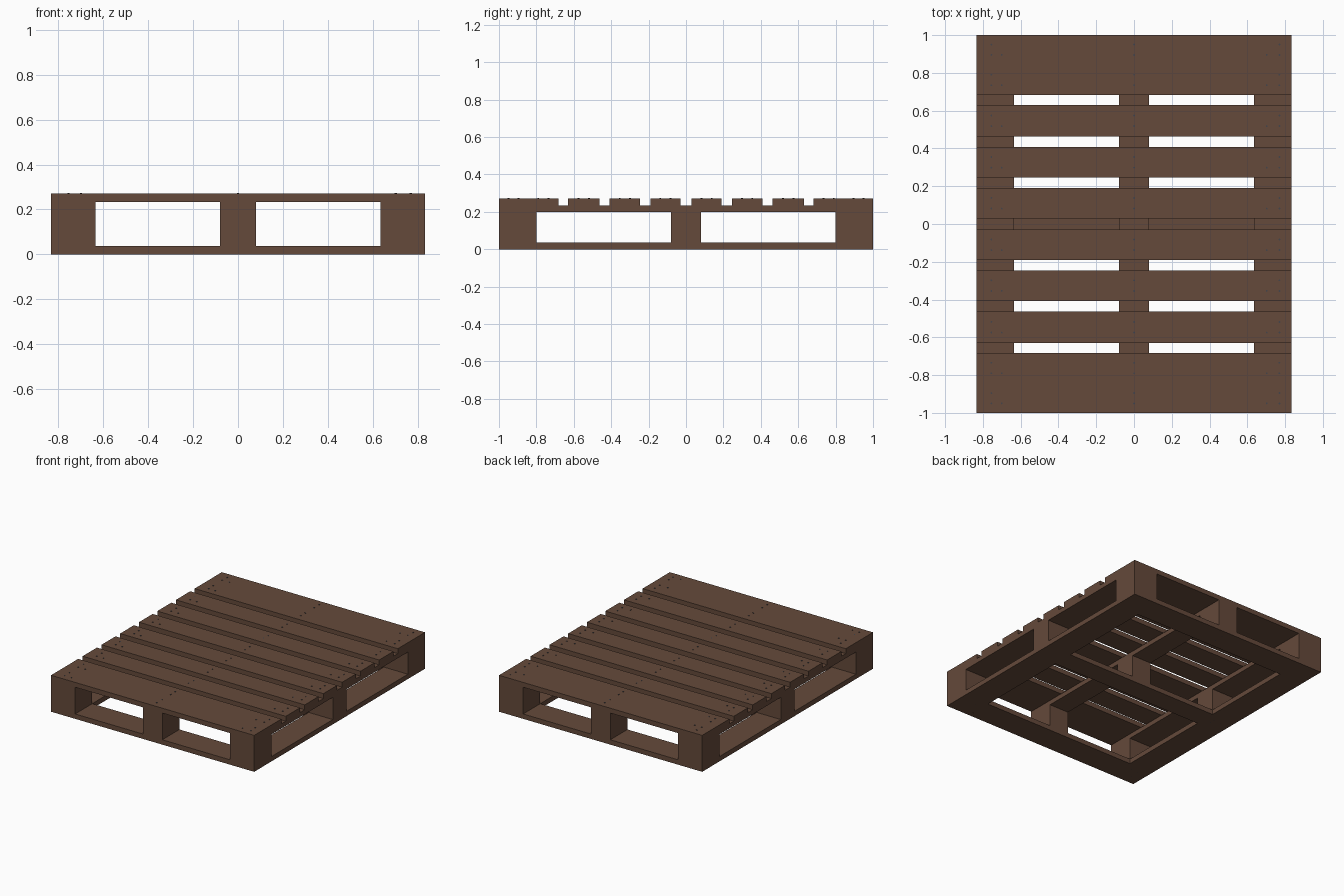
import bpy, bmesh
from mathutils import Matrix

if "Cube" in bpy.data.objects:
    bpy.data.objects.remove(bpy.data.objects["Cube"])


def material(name, rgb):
    m = bpy.data.materials.new(name)
    m.diffuse_color = (*rgb, 1)
    m.use_nodes = True
    m.node_tree.nodes["Principled BSDF"].inputs["Base Color"].default_value = m.diffuse_color
    return m


wood = material("brown wood", (0.13, 0.068, 0.043))
steel = material("dark nail steel", (0.06, 0.06, 0.07))


def finish(name, bm, mat):
    me = bpy.data.meshes.new(name)
    bm.to_mesh(me)
    bm.free()
    me.materials.append(mat)
    ob = bpy.data.objects.new(name, me)
    bpy.context.collection.objects.link(ob)
    return ob


def board(name, x0, x1, y0, y1, z0, z1):
    bm = bmesh.new()
    mid = Matrix.Translation(((x0 + x1) / 2, (y0 + y1) / 2, (z0 + z1) / 2))
    size = Matrix.Diagonal((x1 - x0, y1 - y0, z1 - z0, 1))
    bmesh.ops.create_cube(bm, size=1, matrix=mid @ size)
    return finish(name, bm, wood)


def nails(name, points, z):
    bm = bmesh.new()
    for x, y in points:
        bmesh.ops.create_cone(bm, cap_ends=True, segments=8, radius1=0.005, radius2=0.005,
                              depth=0.006, matrix=Matrix.Translation((x, y, z)))
    return finish(name, bm, steel)


W, L, H = 0.833, 1.0, 0.27          # half width, half length, height
BASE, BLOCK, DECK = 0.036, 0.2, 0.234  # layer heights
columns = {"left": (-W, -0.635), "middle": (-0.08, 0.08), "right": (0.635, W)}
rows = {"front": (-L, -0.8), "centre": (-0.08, 0.08), "back": (0.8, L)}

# Bottom frame: long side boards with cross boards fitted between them
for side in ("left", "right"):
    board(f"{side}_base_board", *columns[side], -L, L, 0, BASE)
for row, (y0, y1) in rows.items():
    board(f"{row}_base_board", -0.635, 0.635, y0, y1, 0, BASE)

# Nine blocks, and the lengthwise stringers lying on them
for col, xs in columns.items():
    for row, ys in rows.items():
        board(f"{row}_{col}_block", *xs, *ys, BASE, BLOCK)
    board(f"{col}_stringer", *xs, -L, L, BLOCK, DECK)

# Deck boards, mirrored front to back, with their nails
top_points = []
deck = [(0.03, 0.19), (0.245, 0.408), (0.463, 0.63), (0.682, L)]
for i, (y0, y1) in enumerate(deck):
    board(f"back_deck_board_{i + 1}", -W, W, y0, y1, DECK, H)
    board(f"front_deck_board_{i + 1}", -W, W, -y1, -y0, DECK, H)
    pairs = [(0.95, 0.895), (0.79, 0.735)] if i == 3 else [((y0 + y1) / 2 + 0.028, (y0 + y1) / 2 - 0.028)]
    for a, b in pairs:
        for hi, lo in ((a, b), (-b, -a)):
            for x in (-0.755, 0.77):
                top_points += [(x, hi), (x, lo)]
            for x in (-0.7, 0.703):
                top_points += [(x, lo)]
            top_points += [(0, hi), (0, lo)]
nails("deck_nails", top_points, H)

# Nails under the base boards
base_points = [(x, y) for x in (-0.76, -0.7, 0, 0.7, 0.765)
               for y in (-0.93, -0.86, -0.02, 0.02, 0.87, 0.94)]
nails("base_nails", base_points, 0.003)
